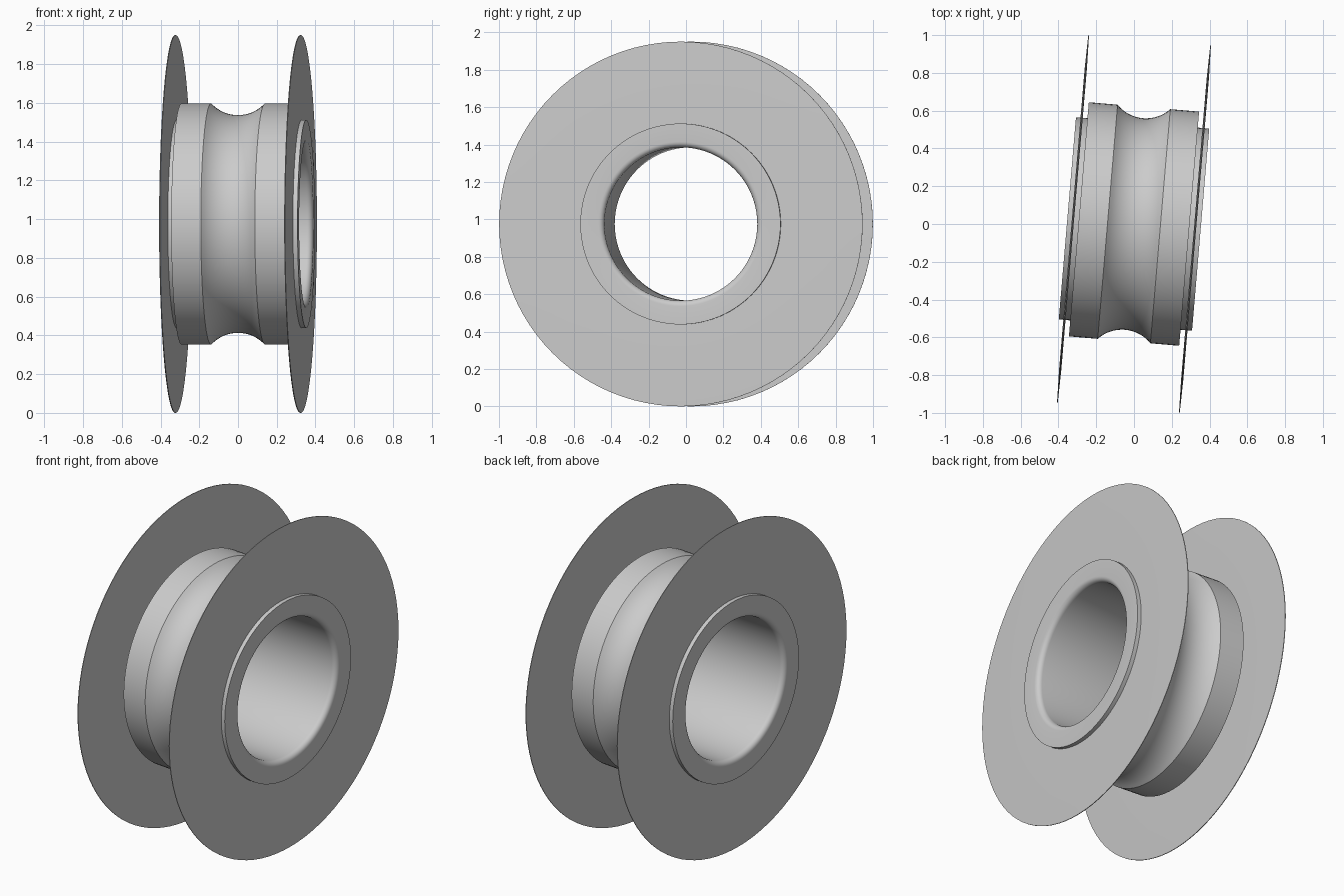
import bpy, bmesh, math
from mathutils import Matrix

cube = bpy.data.objects.get("Cube")
if cube:
    bpy.data.objects.remove(cube, do_unlink=True)

SEGMENTS = 96
RIM = 0.975
TILT = math.radians(-4.86)

metal = bpy.data.materials.new("light grey metal")
metal.use_nodes = True
GREY = (0.6, 0.6, 0.6, 1)
metal.diffuse_color = GREY
metal.node_tree.nodes["Principled BSDF"].inputs["Base Color"].default_value = GREY


def revolve(name, profile):
    """Turn a closed (axial, radius) profile around the tilted axle."""
    bm = bmesh.new()
    rings = []
    for i in range(SEGMENTS):
        a = math.tau * i / SEGMENTS
        rings.append([bm.verts.new((x, r * math.cos(a), r * math.sin(a))) for x, r in profile])
    n = len(profile)
    for i in range(SEGMENTS):
        a, b = rings[i], rings[(i + 1) % SEGMENTS]
        for j in range(n):
            k = (j + 1) % n
            bm.faces.new((a[j], a[k], b[k], b[j]))
    bmesh.ops.recalc_face_normals(bm, faces=bm.faces)
    bm.transform(Matrix.Translation((0, 0, RIM)) @ Matrix.Rotation(TILT, 4, "Z"))
    mesh = bpy.data.meshes.new(name)
    bm.to_mesh(mesh)
    bm.free()
    mesh.materials.append(metal)
    obj = bpy.data.objects.new(name, mesh)
    bpy.context.collection.objects.link(obj)
    bpy.ops.object.select_all(action="DESELECT")
    obj.select_set(True)
    bpy.context.view_layer.objects.active = obj
    bpy.ops.object.shade_smooth_by_angle(angle=math.radians(22))
    return obj


# Hub half profile: groove arc, flat shoulder, end collar, rounded bore lip
DRUM, COLLAR, BORE, END, LIP = 0.622, 0.537, 0.41, 0.354, 0.03
GROOVE_HALF, GROOVE_DEPTH = 0.14, 0.06
arc_r = (GROOVE_HALF ** 2 + GROOVE_DEPTH ** 2) / (2 * GROOVE_DEPTH)
arc_max = math.asin(GROOVE_HALF / arc_r)
half = []
for i in range(1, 9):
    a = arc_max * i / 8
    half.append((arc_r * math.sin(a), DRUM - GROOVE_DEPTH + arc_r * (1 - math.cos(a))))
half += [(0.293, DRUM), (0.293, COLLAR), (END, COLLAR)]
for i in range(7):
    a = math.pi / 2 * i / 6
    half.append((END - LIP + LIP * math.cos(a), BORE + LIP - LIP * math.sin(a)))
mirrored = [(-x, r) for x, r in reversed(half)]
revolve("grooved_hub", [(0, DRUM - GROOVE_DEPTH)] + half + mirrored)

# Thin flanges, tapering slightly to the rim
for side, name in ((1, "left_flange"), (-1, "right_flange")):
    section = [(0.318, 0.5), (0.318, 0.8), (0.322, RIM),
               (0.326, RIM), (0.330, 0.8), (0.330, 0.5)]
    revolve(name, [(side * x, r) for x, r in section])
